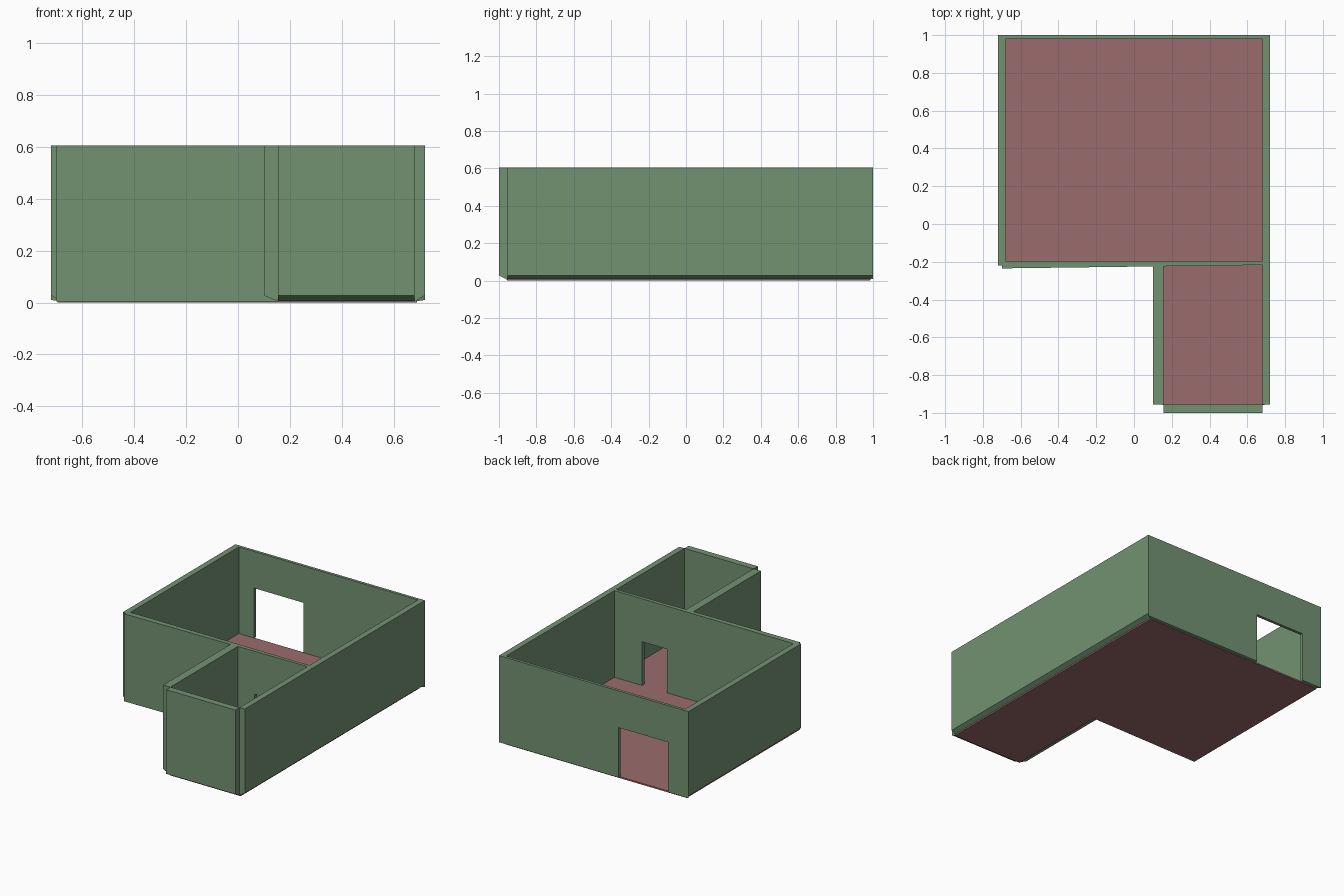
import bpy, bmesh
from mathutils import Vector

if "Cube" in bpy.data.objects:
    bpy.data.objects.remove(bpy.data.objects["Cube"])

TOP = 0.605


def material(name, color):
    m = bpy.data.materials.new(name)
    m.diffuse_color = color
    m.use_nodes = True
    m.node_tree.nodes["Principled BSDF"].inputs["Base Color"].default_value = m.diffuse_color
    return m


GREEN = material("wall_green", (0.17, 0.29, 0.17, 1))
PINK = material("floor_red", (0.33, 0.15, 0.15, 1))


def finish(name, bm, mat):
    bmesh.ops.recalc_face_normals(bm, faces=bm.faces)
    me = bpy.data.meshes.new(name)
    bm.to_mesh(me)
    bm.free()
    ob = bpy.data.objects.new(name, me)
    ob.data.materials.append(mat)
    bpy.context.collection.objects.link(ob)


def wall(name, outer, inner, door=None, outer_base=0.027, inner_base=0.004):
    """Wall between two plan lines; door = (x0, x1, height) cut up from the base."""
    bm = bmesh.new()
    rings = []
    for (a, b), base in ((outer, outer_base), (inner, inner_base)):
        a, b = Vector(a), Vector(b)
        prof = [(a, base)]
        if door:
            x0, x1, h = door
            p, q = (a.lerp(b, (x - a.x) / (b.x - a.x)) for x in (x0, x1))
            prof += [(p, base), (p, h), (q, h), (q, base)]
        prof += [(b, base), (b, TOP), (a, TOP)]
        ring = [bm.verts.new((v.x, v.y, z)) for v, z in prof]
        bm.faces.new(ring)
        rings.append(ring)
    o, i = rings
    for k in range(len(o)):
        n = (k + 1) % len(o)
        bm.faces.new((o[k], o[n], i[n], i[k]))
    finish(name, bm, GREEN)


def floor(name, x0, x1, y0, y1):
    bm = bmesh.new()
    bmesh.ops.create_cube(bm, size=1)
    bmesh.ops.scale(bm, vec=(x1 - x0, y1 - y0, 0.01), verts=bm.verts)
    bmesh.ops.translate(bm, vec=((x0 + x1) / 2, (y0 + y1) / 2, 0.005), verts=bm.verts)
    finish(name, bm, PINK)


# Outer walls, bases sloping down toward the rooms
wall("left_wall", [(-0.72, 1), (-0.72, -0.22)], [(-0.68, 0.98), (-0.68, -0.22)])
wall("right_wall", [(0.72, 1), (0.72, -0.955)], [(0.68, 0.98), (0.68, -0.955)])
wall("back_wall", [(-0.72, 1), (0.72, 1)], [(-0.68, 0.98), (0.68, 0.98)],
     door=(-0.565, -0.187, 0.353), outer_base=0.01)

# Slightly skewed wall between the two rooms
wall("dividing_wall", [(-0.70, -0.235), (0.68, -0.217)], [(-0.70, -0.195), (0.68, -0.195)],
     door=(0.28, 0.47, 0.31), outer_base=0.004)

# Small room walls
wall("small_room_left_wall", [(0.10, -0.22), (0.10, -0.955)], [(0.155, -0.22), (0.155, -0.955)])
wall("small_room_front_wall", [(0.155, -1), (0.68, -1)], [(0.155, -0.955), (0.68, -0.955)])

# Floors
floor("main_floor", -0.695, 0.69, -0.217, 0.985)
floor("small_room_floor", 0.15, 0.69, -0.957, -0.217)
